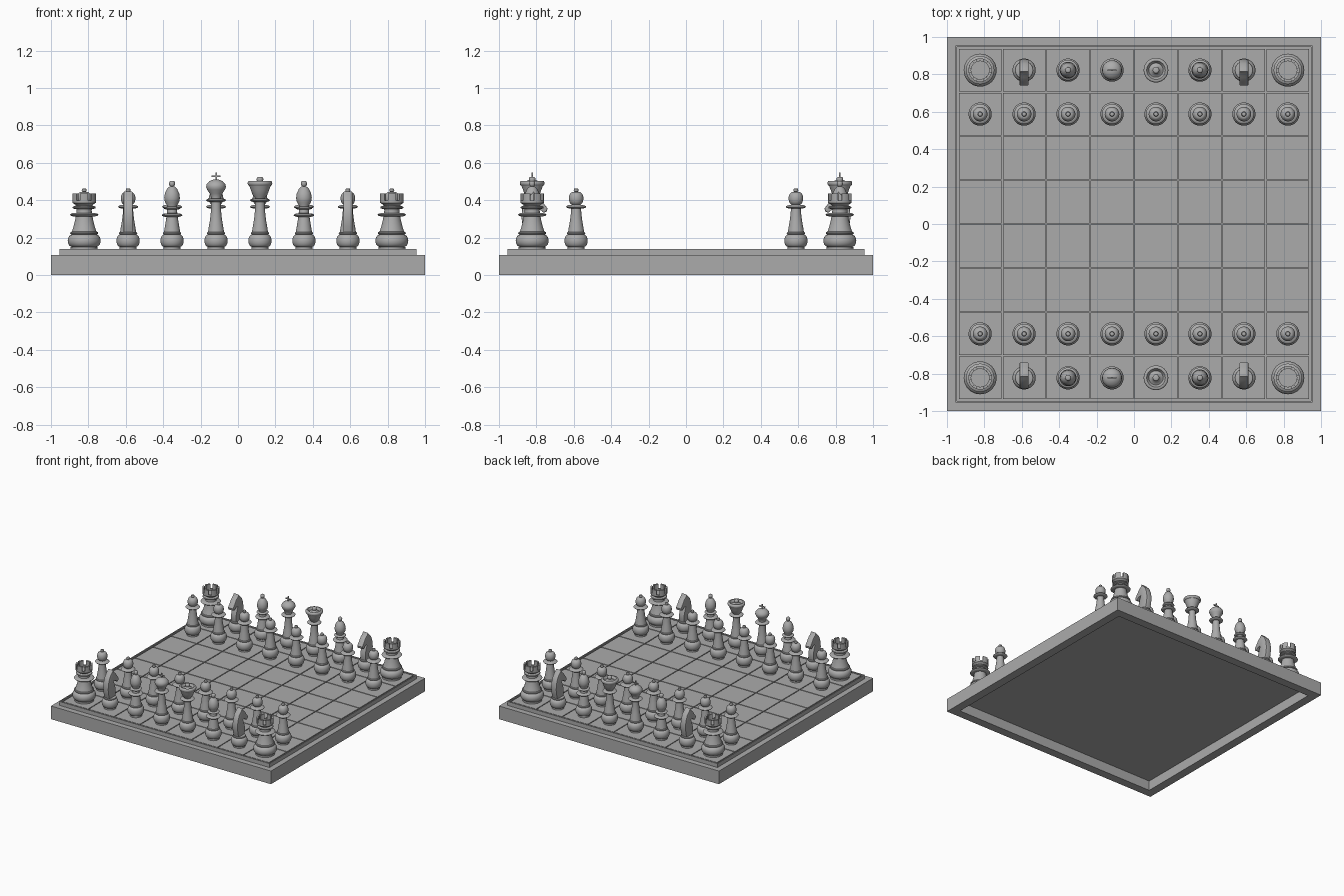
import bpy, bmesh, math
from mathutils import Matrix

if "Cube" in bpy.data.objects:
    bpy.data.objects.remove(bpy.data.objects["Cube"])

# One plain mid-grey finish for the whole set
GREY = bpy.data.materials.new("mid_grey")
GREY.diffuse_color = (.41, .41, .41, 1)
GREY.use_nodes = True
GREY.node_tree.nodes["Principled BSDF"].inputs["Base Color"].default_value = GREY.diffuse_color


def finish(bm, name):
    bmesh.ops.remove_doubles(bm, verts=bm.verts, dist=1e-5)
    bmesh.ops.recalc_face_normals(bm, faces=bm.faces)
    me = bpy.data.meshes.new(name)
    bm.to_mesh(me)
    bm.free()
    me.shade_smooth()
    me.set_sharp_from_angle(angle=math.radians(35))
    me.materials.append(GREY)
    return me


def place(me, name, x=0, y=0, turn=0):
    ob = bpy.data.objects.new(name, me)
    ob.location = (x, y, 0)
    ob.rotation_euler = (0, 0, turn)
    bpy.context.collection.objects.link(ob)
    return ob


def lathe(bm, pts, steps=32, start=0.0, scale=1.0):
    """Turn a list of (radius, z) points around the z axis."""
    c, s = math.cos(start) * scale, math.sin(start) * scale
    vs = [bm.verts.new((r * c, r * s, z)) for r, z in pts]
    es = [bm.edges.new(p) for p in zip(vs, vs[1:])]
    bmesh.ops.spin(bm, geom=vs + es, cent=(0, 0, 0), axis=(0, 0, 1),
                   angle=2 * math.pi, steps=steps, use_merge=False)


def bulge(r0, r1, z0, z1, n=8):
    """Half-ellipse moulding from radius r0 out to r1, between two heights."""
    return [(r0 + (r1 - r0) * math.sin(math.pi * i / n),
             (z0 + z1) / 2 - (z1 - z0) / 2 * math.cos(math.pi * i / n)) for i in range(n + 1)]


def box(bm, size, at):
    m = Matrix.Translation(at) @ Matrix.Diagonal((*size, 1))
    bmesh.ops.create_cube(bm, size=1, matrix=m)


# Board frame: square section with raised lip and hollow underside
bm = bmesh.new()
lathe(bm, [(0, .08), (.93, .08), (.93, 0), (1, 0), (1, .108), (.955, .108), (.955, .14),
           (.946, .14), (.946, .125), (0, .125)], 4, math.pi / 4, math.sqrt(2))
place(finish(bm, "board_frame"), "board_frame")

# Board squares
PITCH = .235
cols = [(i - 3.5) * PITCH for i in range(8)]
bm = bmesh.new()
for x in cols:
    for y in cols:
        box(bm, (.228, .228, .017), (x, y, .1285))
place(finish(bm, "board_squares"), "board_squares")

# Shared turned foot, and the taper of the stem
FOOT = [(0, .136), (.045, .136), (.045, .150)] + bulge(.043, .062, .150, .216, 10) + bulge(.042, .049, .216, .23, 4)


def stem(top):
    return [(.043, .23), (.039, .255), (.033, .29), (.029, .32), (.026, top)]


# Pawn
bm = bmesh.new()
lathe(bm, FOOT + stem(.355) + bulge(.026, .054, .355, .374, 6) + [(.022, .376)]
      + bulge(.016, .039, .374, .444, 12) + bulge(.008, .013, .444, .462, 6) + [(0, .462)])
pawn = finish(bm, "pawn")

# Bishop
bm = bmesh.new()
lathe(bm, FOOT + [(.043, .23), (.038, .26), (.03, .31)] + bulge(.028, .055, .31, .33, 6) + [(.026, .345)]
      + bulge(.026, .045, .35, .365, 6) + [(.027, .372), (.038, .39), (.042, .412), (.038, .437),
      (.026, .462), (.012, .474)] + bulge(.008, .016, .474, .503, 8) + [(0, .503)])
bishop = finish(bm, "bishop")

# Queen with dished crown and central ball
bm = bmesh.new()
lathe(bm, FOOT + stem(.36) + bulge(.026, .053, .39, .41, 6) + [(.028, .415), (.04, .43), (.049, .455)]
      + bulge(.058, .066, .478, .503, 6) + [(.05, .503), (.038, .485), (.028, .49), (.018, .503)]
      + bulge(.010, .018, .498, .524, 8)[2:] + [(0, .524)])
queen = finish(bm, "queen")

# King with domed head and cross
bm = bmesh.new()
lathe(bm, FOOT + stem(.36) + bulge(.026, .053, .39, .41, 6) + [(.026, .415), (.034, .436), (.047, .455)]
      + [(.053, .47), (.05, .485), (.038, .499), (.02, .508), (.008, .511), (0, .511)])
box(bm, (.008, .008, .042), (0, 0, .527))
box(bm, (.05, .008, .008), (0, 0, .528))
king = finish(bm, "king")

# Rook: wide foot, two collars, hollow tower with six merlons
bm = bmesh.new()
lathe(bm, [(0, .136), (.072, .136), (.072, .150)] + bulge(.064, .088, .150, .216, 10)
      + bulge(.066, .075, .216, .232, 4) + [(.066, .232), (.056, .262), (.049, .29), (.045, .312)]
      + bulge(.042, .076, .312, .332, 6) + [(.04, .345)] + bulge(.042, .062, .352, .37, 6)
      + [(.046, .375), (.063, .386), (.063, .398), (.048, .398), (.048, .386), (0, .386)])
for k in range(6):
    rows = []
    for i in range(6):
        a = math.radians(60 * k + 10 + i * 8)
        rows.append([bm.verts.new((r * math.cos(a), r * math.sin(a), z))
                     for r, z in ((.048, .398), (.063, .398), (.063, .436), (.048, .436))])
    for p, q in zip(rows, rows[1:]):
        for j in range(4):
            bm.faces.new((p[j], p[(j + 1) % 4], q[(j + 1) % 4], q[j]))
    bm.faces.new(rows[0])
    bm.faces.new(rows[-1])
rook = finish(bm, "rook")

# Knight: horse-head outline facing +y, thickened and softened
bm = bmesh.new()
outline = [(-.036, .215), (-.05, .26), (-.058, .31), (-.052, .36), (-.034, .405), (-.008, .43), (.008, .447),
           (.016, .43), (.038, .415), (.062, .382), (.082, .357), (.078, .34), (.062, .333),
           (.04, .35), (.018, .352), (.03, .325), (.042, .285), (.042, .25), (.036, .215)]
face = bm.faces.new([bm.verts.new((-.024, y, z)) for y, z in outline])
ext = bmesh.ops.extrude_face_region(bm, geom=[face])["geom"]
bmesh.ops.translate(bm, verts=[v for v in ext if isinstance(v, bmesh.types.BMVert)], vec=(.048, 0, 0))
rim = [e for e in bm.edges if abs(e.verts[0].co.x - e.verts[1].co.x) < 1e-6]
bmesh.ops.bevel(bm, geom=rim, offset=.005, segments=2, profile=.5, affect='EDGES')
lathe(bm, FOOT + [(0, .23)])
knight = finish(bm, "knight")

# Set out both sides, facing each other
back_row = [("rook", rook), ("knight", knight), ("bishop", bishop), ("king", king),
            ("queen", queen), ("bishop", bishop), ("knight", knight), ("rook", rook)]
for side, sgn, turn in (("front", -1, 0), ("back", 1, math.pi)):
    for i, (x, (kind, me)) in enumerate(zip(cols, back_row)):
        place(me, f"{side}_{kind}_{i + 1}", x, sgn * 3.5 * PITCH, turn)
        place(pawn, f"{side}_pawn_{i + 1}", x, sgn * 2.5 * PITCH, turn)
